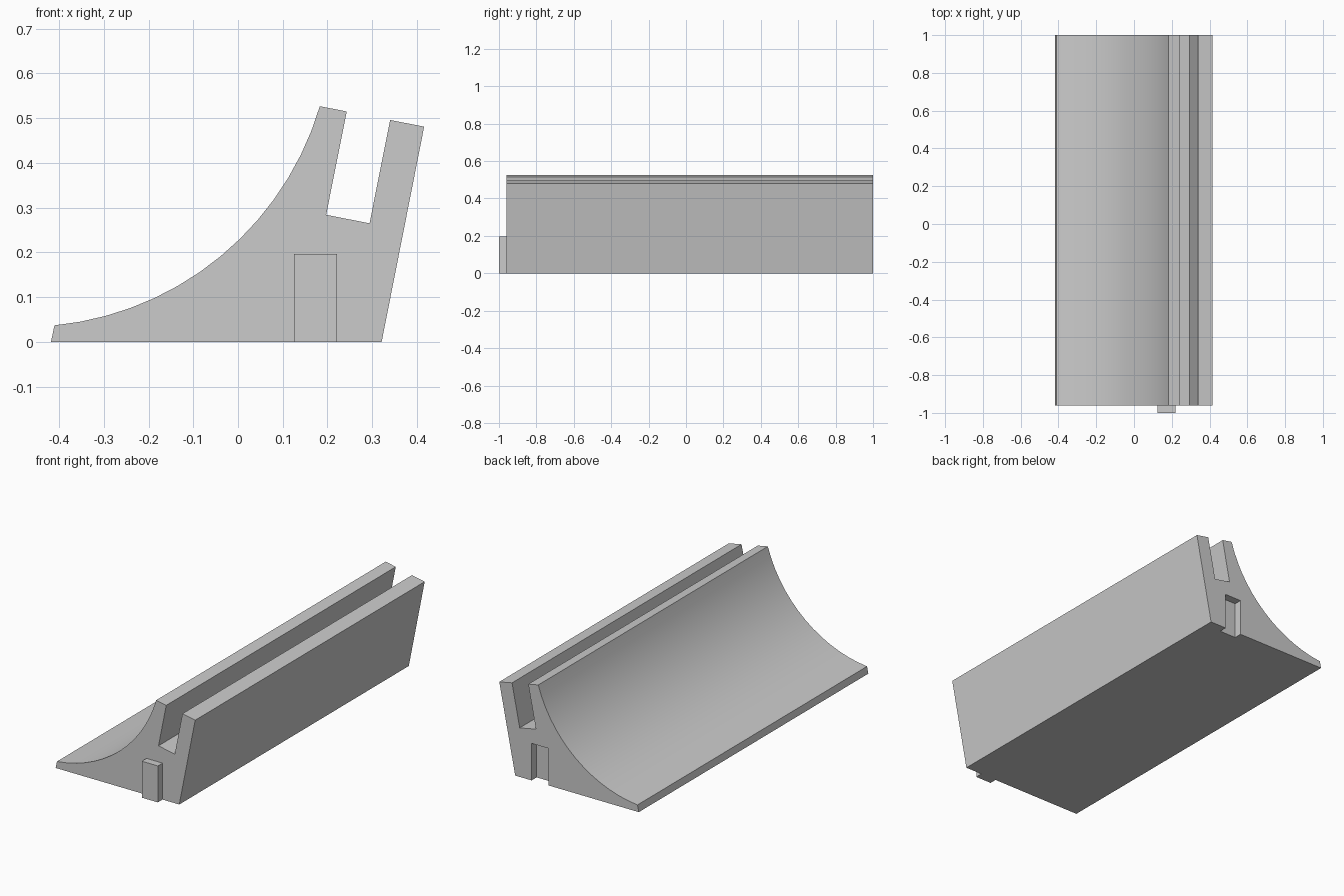
import bpy
import bmesh
from math import cos, sin, radians

default = bpy.data.objects.get("Cube")
if default:
    bpy.data.objects.remove(default, do_unlink=True)

grey = bpy.data.materials.new("plain grey")
grey.use_nodes = True
colour = (0.6, 0.6, 0.6, 1)
grey.diffuse_color = colour
grey.node_tree.nodes["Principled BSDF"].inputs["Base Color"].default_value = colour


def extrude(name, profile, y0, y1):
    """Extrude an (x, z) outline along y."""
    bm = bmesh.new()
    face = bm.faces.new([bm.verts.new((x, y0, z)) for x, z in profile])
    out = bmesh.ops.extrude_face_region(bm, geom=[face])
    moved = [v for v in out["geom"] if isinstance(v, bmesh.types.BMVert)]
    bmesh.ops.translate(bm, verts=moved, vec=(0, y1 - y0, 0))
    bmesh.ops.recalc_face_normals(bm, faces=bm.faces)
    mesh = bpy.data.meshes.new(name)
    bm.to_mesh(mesh)
    bm.free()
    mesh.materials.append(grey)
    obj = bpy.data.objects.new(name, mesh)
    bpy.context.collection.objects.link(obj)
    return obj


def rectangle(x0, x1, height):
    return [(x0, 0), (x1, 0), (x1, height), (x0, height)]


# Concave slope: arc from the front lip up to the groove wall
STEPS = 14
START, END = radians(-84.4), radians(-16.5)
arc = []
for i in range(STEPS + 1):
    a = START + (END - START) * i / STEPS
    arc.append((-0.4774 + 0.6886 * cos(a), 0.7223 + 0.6886 * sin(a)))

# Rail body with its tilted groove
groove = [(0.243, 0.515), (0.197, 0.284), (0.294, 0.265), (0.340, 0.496)]
outline = [(-0.418, 0)] + arc + groove + [(0.416, 0.481), (0.321, 0)]
body = extrude("rail_body", outline, -0.96, 1)

# Socket in the back end, matching the tab
cutter = extrude("socket_cutter", [(x, z if z else -0.1) for x, z in rectangle(0.123, 0.223, 0.2)], 0.957, 1.1)
cutter.hide_render = True
cut = body.modifiers.new("socket", "BOOLEAN")
cut.operation = "DIFFERENCE"
cut.solver = "EXACT"
cut.object = cutter
bpy.context.view_layer.objects.active = body
body.select_set(True)
bpy.ops.object.modifier_apply(modifier=cut.name)
bpy.data.objects.remove(cutter, do_unlink=True)
bpy.ops.object.shade_smooth_by_angle(angle=radians(20))

# Connecting tab on the front end
extrude("connector_tab", rectangle(0.125, 0.221, 0.197), -1, -0.96)
